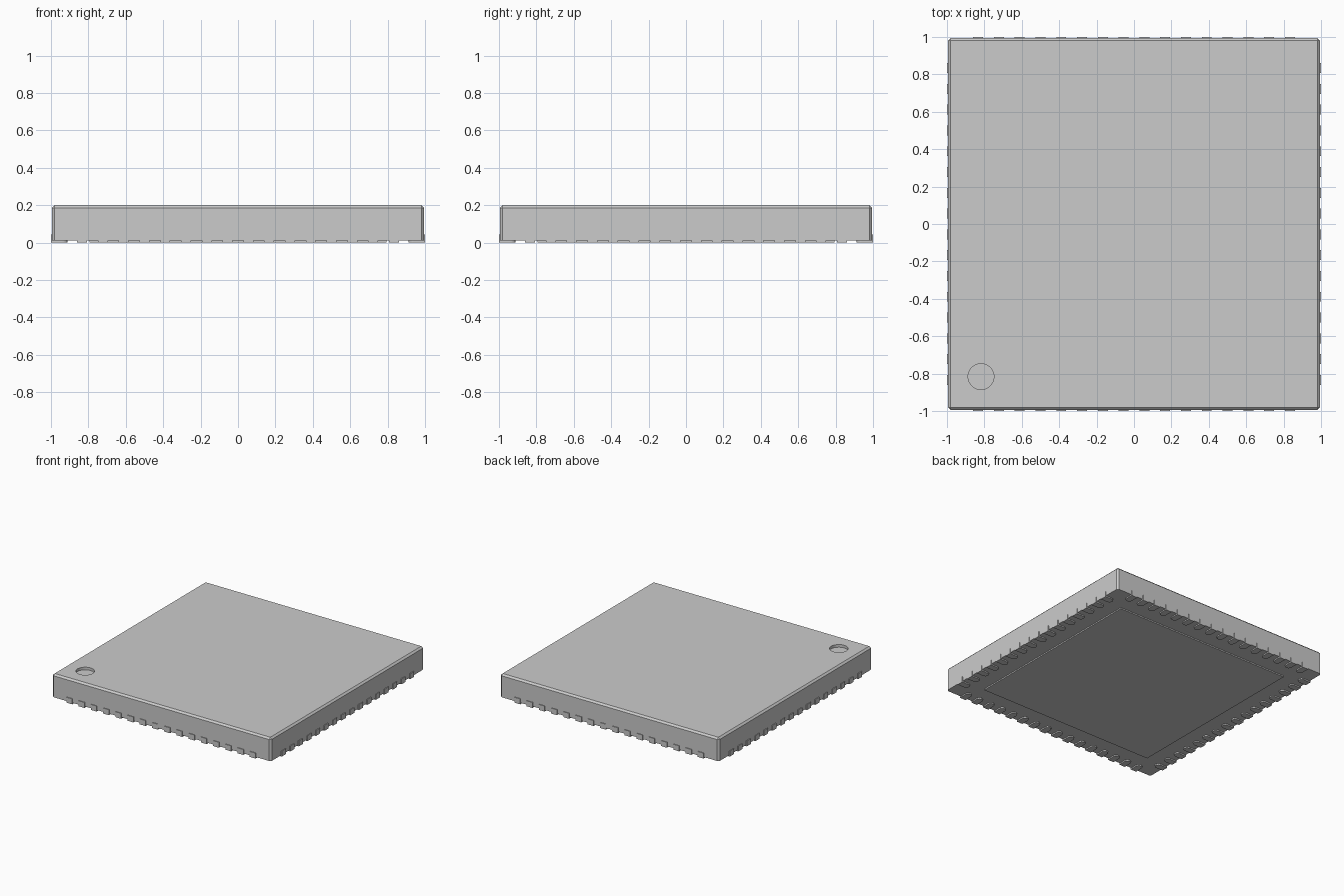
import bpy, bmesh, math
from mathutils import Matrix

if "Cube" in bpy.data.objects:
    bpy.data.objects.remove(bpy.data.objects["Cube"])

S = 1 / 4.5                      # package is 9 mm wide -> 2 units
STANDOFF, TOP = 0.01, 0.2
HALF = 0.994


def finish(name, bm):
    bmesh.ops.recalc_face_normals(bm, faces=bm.faces)
    me = bpy.data.meshes.new(name)
    bm.to_mesh(me)
    bm.free()
    ob = bpy.data.objects.new(name, me)
    bpy.context.collection.objects.link(ob)
    return ob


def box(bm, size, centre):
    m = Matrix.Translation(centre) @ Matrix.Diagonal((*size, 1))
    bmesh.ops.create_cube(bm, size=1, matrix=m)


# moulded body with chamfered top and corner edges
bm = bmesh.new()
box(bm, (2 * HALF, 2 * HALF, TOP - STANDOFF), (0, 0, (TOP + STANDOFF) / 2))
edges = [e for e in bm.edges if max(v.co.z for v in e.verts) > 0.1]
bmesh.ops.bevel(bm, geom=edges, offset=0.014, segments=1, affect='EDGES')
body = finish("body", bm)

# round orientation dimple cut into the top
bm = bmesh.new()
bmesh.ops.create_cone(bm, cap_ends=True, segments=48, radius1=0.069, radius2=0.069,
                      depth=0.1, matrix=Matrix.Translation((-0.818, -0.816, TOP - 0.022 + 0.05)))
cutter = finish("dimple_cutter", bm)
cutter.hide_render = True
cutter.hide_set(True)
mod = body.modifiers.new("dimple", 'BOOLEAN')
mod.object = cutter
mod.operation = 'DIFFERENCE'
mod.solver = 'EXACT'

# exposed thermal pad underneath
bm = bmesh.new()
box(bm, (1.59, 1.59, 0.012), (0, 0, 0.006))
finish("thermal_pad", bm)

# leads: flat outer end, rounded inner end, 16 per side
COUNT, PITCH, R, LENGTH, HEIGHT = 16, 0.5 * S, 0.0265, 0.4 * S, 0.2 * S


def add_lead(bm, matrix):
    pts = [(R, 1.0), (-R, 1.0)]
    for i in range(9):
        a = math.pi + math.pi * i / 8
        pts.append((R * math.cos(a), 1 - LENGTH + R + R * math.sin(a)))
    face = bm.faces.new([bm.verts.new(matrix @ Matrix.Translation((x, y, 0)).translation)
                         for x, y in pts])
    ext = bmesh.ops.extrude_face_region(bm, geom=[face], use_keep_orig=True)
    top = [g for g in ext["geom"] if isinstance(g, bmesh.types.BMVert)]
    bmesh.ops.translate(bm, verts=top, vec=(0, 0, HEIGHT))


for side, name in enumerate(("back", "left", "front", "right")):
    bm = bmesh.new()
    turn = Matrix.Rotation(side * math.pi / 2, 4, 'Z')
    for i in range(COUNT):
        x = (i - (COUNT - 1) / 2) * PITCH
        add_lead(bm, turn @ Matrix.Translation((x, 0, 0)))
    finish(name + "_leads", bm)
